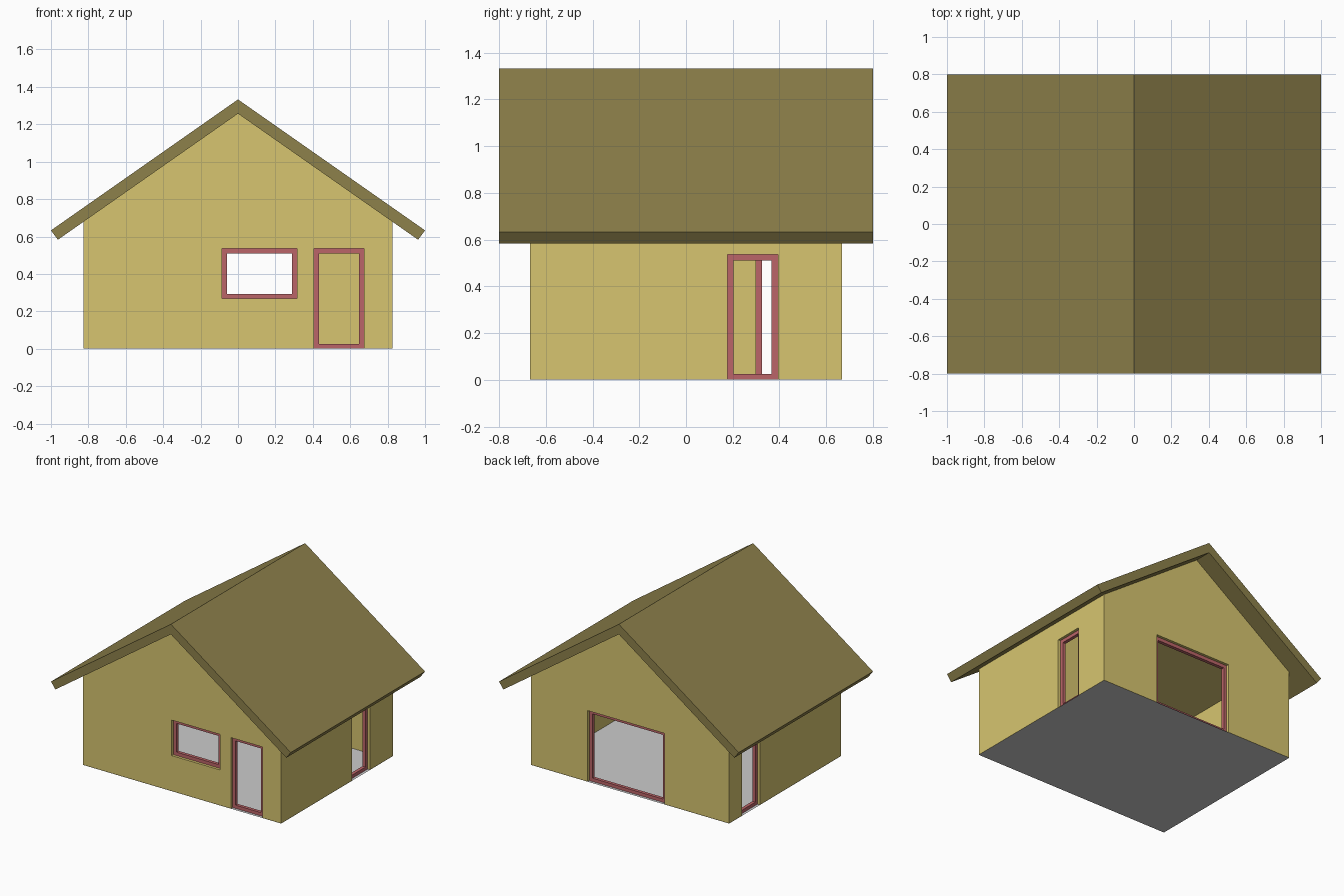
import bpy, bmesh
from math import radians
from mathutils import Matrix, Vector

if "Cube" in bpy.data.objects:
    bpy.data.objects.remove(bpy.data.objects["Cube"])

W, D, T = 0.827, 0.667, 0.06       # half width, half depth, wall thickness
APEX, SLOPE = 1.257, 0.7           # underside of the roof


def material(name, rgb):
    m = bpy.data.materials.new(name)
    m.diffuse_color = (*rgb, 1)
    m.use_nodes = True
    m.node_tree.nodes["Principled BSDF"].inputs["Base Color"].default_value = m.diffuse_color
    return m


WALL = material("wall_yellow", (0.68, 0.56, 0.16))
ROOF = material("roof_olive", (0.27, 0.22, 0.07))
TRIM = material("frame_red", (0.50, 0.13, 0.14))


def finish(bm, name, mat=None):
    bmesh.ops.recalc_face_normals(bm, faces=bm.faces)
    me = bpy.data.meshes.new(name)
    bm.to_mesh(me)
    bm.free()
    ob = bpy.data.objects.new(name, me)
    bpy.context.collection.objects.link(ob)
    if mat:
        me.materials.append(mat)
    return ob


def prism(name, profile, half, mat=None):
    """Extrude an (x, z) profile along y from -half to half."""
    bm = bmesh.new()
    f = bm.faces.new([bm.verts.new((x, -half, z)) for x, z in profile])
    ext = bmesh.ops.extrude_face_region(bm, geom=[f])["geom"]
    verts = [g for g in ext if isinstance(g, bmesh.types.BMVert)]
    bmesh.ops.translate(bm, verts=verts, vec=(0, 2 * half, 0))
    return finish(bm, name, mat)


def add_box(bm, lo, hi, turn=Matrix()):
    lo, hi = Vector(lo), Vector(hi)
    m = turn @ Matrix.Translation((lo + hi) / 2) @ Matrix.Diagonal((*(hi - lo), 1))
    bmesh.ops.create_cube(bm, size=1, matrix=m)


def cut(ob, cutter):
    mod = ob.modifiers.new("cut", "BOOLEAN")
    mod.operation, mod.solver, mod.object = "DIFFERENCE", "EXACT", cutter
    bpy.context.view_layer.objects.active = ob
    bpy.ops.object.modifier_apply(modifier=mod.name)
    bpy.data.objects.remove(cutter)


def gable(w, bottom, lift=0):
    eave = APEX - SLOPE * w + lift
    return [(-w, bottom), (w, bottom), (w, eave), (0, APEX + lift), (-w, eave)]


# Wall shell with gable ends, open towards the roof
walls = prism("walls", gable(W, 0.001), D, WALL)
cut(walls, prism("room_cutter", gable(W - T, -0.2, 0.3)[:2]
                 + [(W - T, 1.6), (-W + T, 1.6)], D - T))

# Openings and recessed frames: name, turn, wall distance, left, right, sill, head
openings = [
    ("front_window", 0, D, -0.086, 0.315, 0.268, 0.536),
    ("front_door", 0, D, 0.407, 0.673, 0, 0.536),
    ("right_door", 90, W, 0.178, 0.393, 0, 0.536),
    ("back_door", 180, D, -0.354, 0.286, 0, 0.536),
    ("left_door", -90, W, -0.515, -0.300, 0, 0.536),
]
F, RECESS, DEPTH = 0.026, 0.02, 0.025
for name, deg, dist, a, b, lo, hi in openings:
    turn = Matrix.Rotation(radians(deg), 4, "Z")
    bm = bmesh.new()
    add_box(bm, (a, -dist - 0.1, lo if lo else -0.1), (b, -dist + 0.1, hi), turn)
    cut(walls, finish(bm, name + "_cutter"))
    y0, y1 = -dist + RECESS, -dist + RECESS + DEPTH
    bm = bmesh.new()
    z = max(lo, 0.001)
    for x0, x1, z0, z1 in ((a, a + F, z, hi), (b - F, b, z, hi),
                           (a + F, b - F, z, lo + F), (a + F, b - F, hi - F, hi)):
        add_box(bm, (x0, y0, z0), (x1, y1, z1), turn)
    finish(bm, name + "_frame", TRIM)

# Roof slopes meeting at the ridge
for name, s in (("roof_left", -1), ("roof_right", 1)):
    prism(name, [(0, APEX), (s * 0.963, 0.583), (s, 0.633), (0, 1.333)], 0.8, ROOF)

# Floor sheet
bm = bmesh.new()
bmesh.ops.create_grid(bm, x_segments=1, y_segments=1, size=1,
                      matrix=Matrix.Diagonal((W, D, 1, 1)))
finish(bm, "floor")
